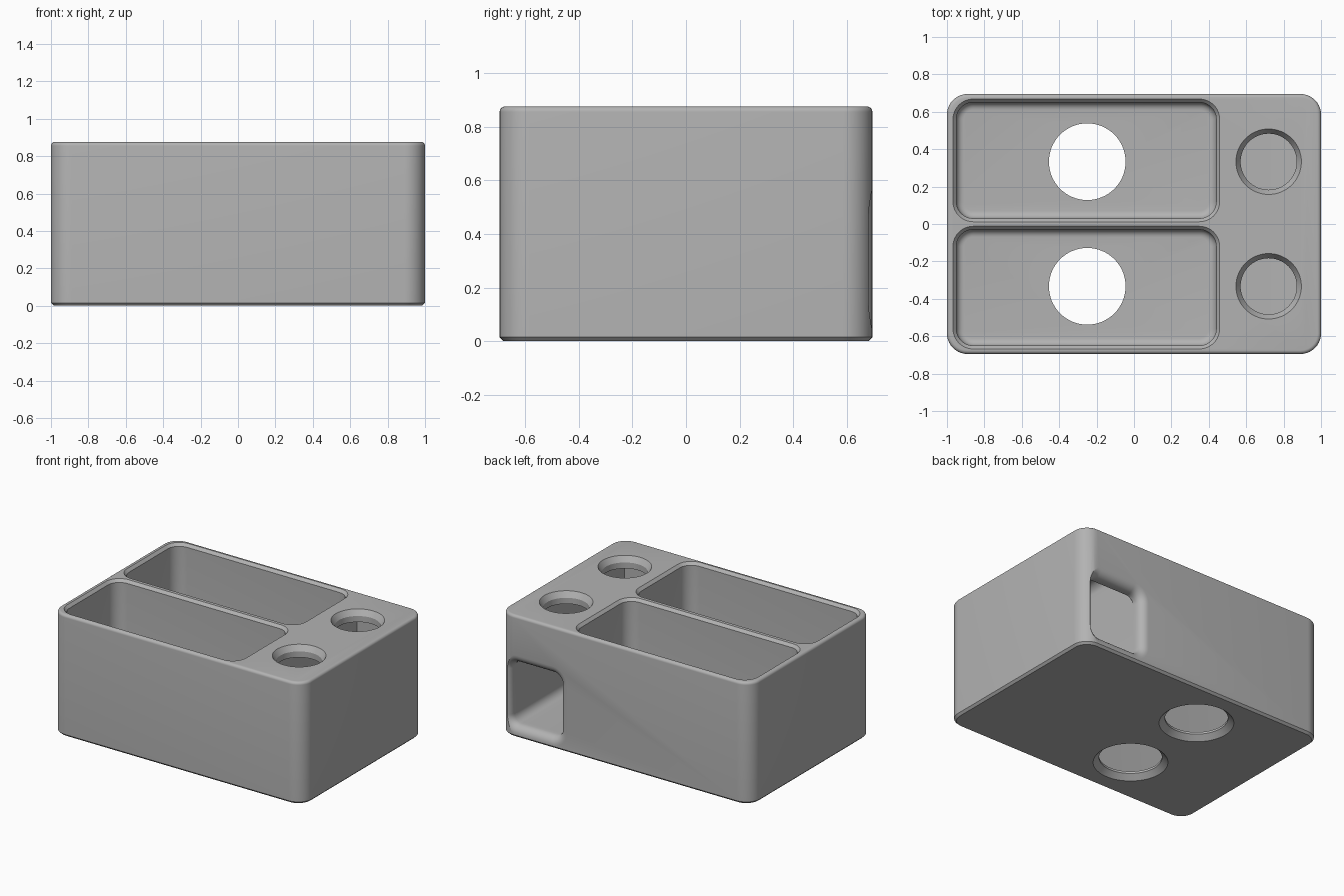
import bpy, bmesh, math
from mathutils import Vector

old = bpy.data.objects.get("Cube")
if old:
    bpy.data.objects.remove(old, do_unlink=True)

grey = bpy.data.materials.new("plain_grey")
grey.use_nodes = True
colour = (0.45, 0.45, 0.45, 1)
grey.diffuse_color = colour
grey.node_tree.nodes["Principled BSDF"].inputs["Base Color"].default_value = colour


def rounded_rect(centre, half, radius, steps=10):
    """Counter-clockwise outline with round corners."""
    points = []
    for i, (sx, sy) in enumerate(((1, 1), (-1, 1), (-1, -1), (1, -1))):
        for k in range(steps + 1):
            a = math.pi / 2 * (i + k / steps)
            points.append((centre[0] + sx * (half[0] - radius) + radius * math.cos(a),
                           centre[1] + sy * (half[1] - radius) + radius * math.sin(a)))
    return points


def circle(centre, radius, steps=64):
    return [(centre[0] + radius * math.cos(math.tau * k / steps),
             centre[1] + radius * math.sin(math.tau * k / steps)) for k in range(steps)]


def loft(name, sections, along_y=False):
    """Closed solid through outlines, each given as (level, points)."""
    bm = bmesh.new()
    rings = []
    for level, points in sections:
        rings.append([bm.verts.new(Vector((u, level, v) if along_y else (u, v, level)))
                      for u, v in points])
    for low, high in zip(rings, rings[1:]):
        n = len(low)
        for i in range(n):
            j = (i + 1) % n
            bm.faces.new((low[i], low[j], high[j], high[i]))
    bm.faces.new(rings[0])
    bm.faces.new(rings[-1])
    bmesh.ops.recalc_face_normals(bm, faces=bm.faces[:])
    mesh = bpy.data.meshes.new(name)
    bm.to_mesh(mesh)
    bm.free()
    mesh.materials.append(grey)
    obj = bpy.data.objects.new(name, mesh)
    bpy.context.collection.objects.link(obj)
    return obj


def grown_rect(centre, half, radius, grow):
    return rounded_rect(centre, (half[0] + grow, half[1] + grow), radius + grow)


QUARTER = [math.pi / 2 * k / 6 for k in range(7)]
TOP, DEPTH = 0.875, 0.695

# Outer block: small chamfer below, small fillet above
BLOCK = ((0, 0), (1, DEPTH), 0.11)
fillet = 0.02
sections = [(0, grown_rect(*BLOCK, -0.015)), (0.015, grown_rect(*BLOCK, 0))]
sections += [(TOP - fillet + fillet * math.sin(a),
              grown_rect(*BLOCK, fillet * (math.cos(a) - 1))) for a in QUARTER]
body = loft("holder_body", sections)

cutters = []
for side in (-1, 1):
    # Deep tray with chamfered rim and rounded floor edge
    tray = ((-0.255, side * 0.34), (0.695, 0.31), 0.09)
    floor, r = 0.05, 0.04
    sections = [(floor + r - r * math.cos(a), grown_rect(*tray, r * (math.sin(a) - 1)))
                for a in QUARTER]
    sections += [(TOP - 0.02, grown_rect(*tray, 0)), (TOP, grown_rect(*tray, 0.018)),
                 (TOP + 0.1, grown_rect(*tray, 0.018))]
    cutters.append(loft("tray_cutter", sections))

    # Push-out hole, flared on the underside
    spot = (-0.25, side * 0.333)
    cutters.append(loft("push_hole_cutter", [
        (-0.1, circle(spot, 0.243)), (0, circle(spot, 0.243)),
        (0.035, circle(spot, 0.205)), (0.2, circle(spot, 0.205))]))

    # Round drop hole with chamfered rim
    spot = (0.72, side * 0.333)
    cutters.append(loft("drop_hole_cutter", [
        (0.6, circle(spot, 0.15)), (TOP - 0.04, circle(spot, 0.15)),
        (TOP, circle(spot, 0.175)), (TOP + 0.1, circle(spot, 0.175))]))

# Inner chamber below the drop holes
chamber = rounded_rect((0.72, 0.435), (0.202, 0.357), 0.06)
cutters.append(loft("chamber_cutter", [(-0.62, chamber), (0.61, chamber)], True))

# Flared opening in the back
MOUTH = ((0.72, 0.305), (0.2, 0.225), 0.06)
r = 0.06
sections = [(0.5, grown_rect(*MOUTH, 0))]
sections += [(DEPTH - r + r * math.sin(a), grown_rect(*MOUTH, r * (1 - math.cos(a))))
             for a in QUARTER]
sections.append((DEPTH + 0.1, grown_rect(*MOUTH, r)))
cutters.append(loft("mouth_cutter", sections, True))

# Cut everything out of the block
bpy.context.view_layer.objects.active = body
for cutter in cutters:
    cutter.hide_render = True
    cut = body.modifiers.new("cut", "BOOLEAN")
    cut.operation, cut.solver, cut.object = "DIFFERENCE", "EXACT", cutter
    bpy.ops.object.modifier_apply(modifier=cut.name)
for cutter in cutters:
    bpy.data.objects.remove(cutter, do_unlink=True)

for obj in bpy.context.selected_objects:
    obj.select_set(False)
body.select_set(True)
bpy.ops.object.shade_smooth_by_angle(angle=math.radians(30))
